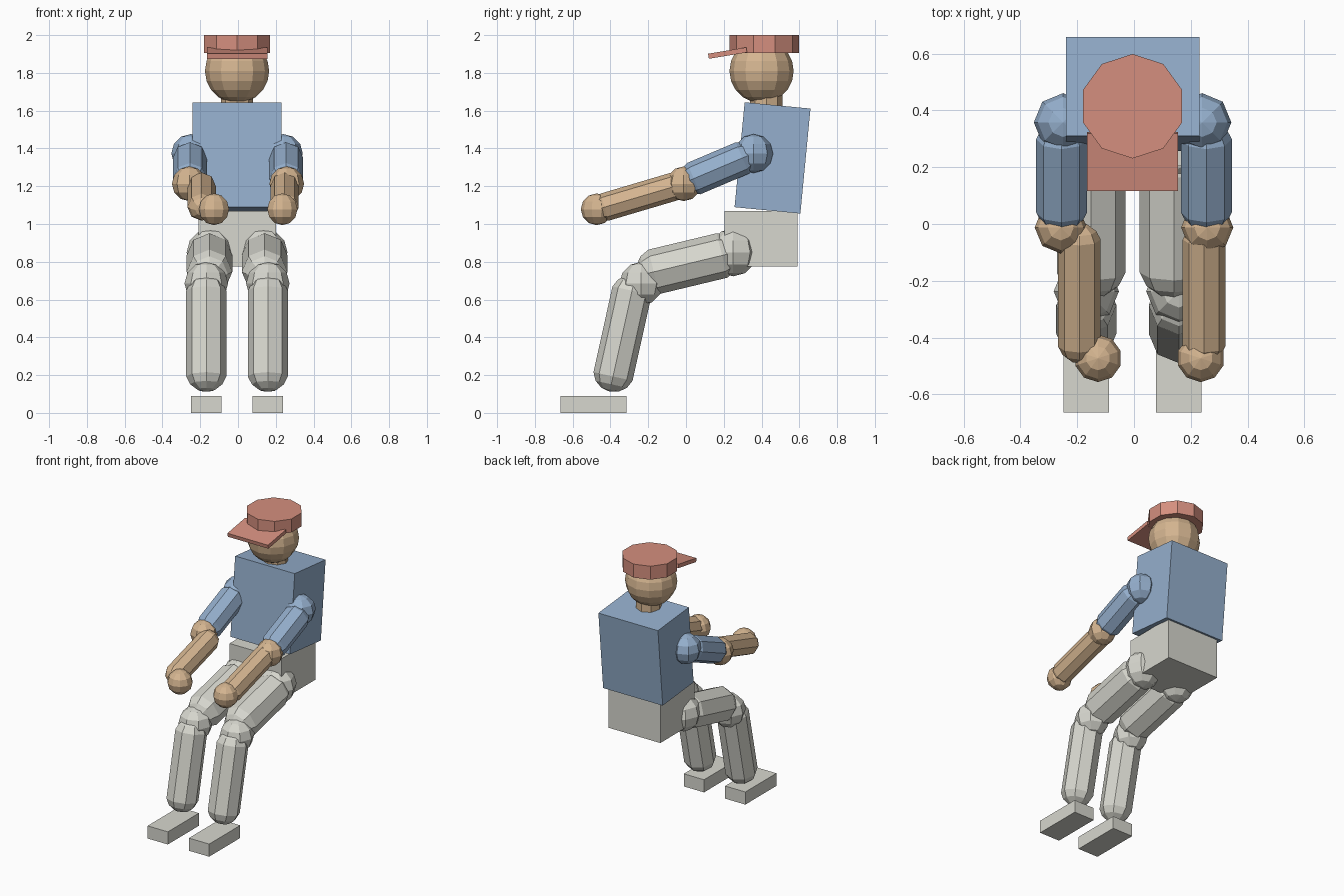
import bpy, bmesh
from math import radians, cos, pi
from mathutils import Matrix, Vector

if "Cube" in bpy.data.objects:
    bpy.data.objects.remove(bpy.data.objects["Cube"])


def material(name, rgb):
    m = bpy.data.materials.new(name)
    m.diffuse_color = (*rgb, 1)
    m.use_nodes = True
    m.node_tree.nodes["Principled BSDF"].inputs["Base Color"].default_value = m.diffuse_color
    return m


SKIN = material("tan skin", (0.66, 0.46, 0.28))
BLUE = material("soft blue shirt", (0.30, 0.43, 0.61))
GREY = material("pale grey trousers", (0.68, 0.68, 0.62))
RED = material("dull red cap", (0.66, 0.275, 0.21))
CX = -0.005  # body centre line


def finish(bm, name, loc, mat, tilt=0):
    """Flat-shaded object, tilted about the x axis."""
    me = bpy.data.meshes.new(name)
    bmesh.ops.recalc_face_normals(bm, faces=bm.faces)
    bm.to_mesh(me)
    bm.free()
    me.materials.append(mat)
    ob = bpy.data.objects.new(name, me)
    ob.location = loc
    ob.rotation_euler = (radians(tilt), 0, 0)
    bpy.context.collection.objects.link(ob)
    return ob


def box(name, loc, size, mat, tilt=0):
    bm = bmesh.new()
    bmesh.ops.create_cube(bm, size=1)
    bmesh.ops.scale(bm, vec=Vector(size), verts=bm.verts)
    finish(bm, name, loc, mat, tilt)


def ball(name, loc, r, mat, segs=10, rings=6, tilt=0):
    bm = bmesh.new()
    bmesh.ops.create_uvsphere(bm, u_segments=segs, v_segments=rings, radius=r)
    finish(bm, name, loc, mat, tilt)


def drum(name, loc, r, h, sides, mat):
    bm = bmesh.new()
    bmesh.ops.create_cone(bm, cap_ends=True, segments=sides, radius1=r, radius2=r, depth=h)
    finish(bm, name, loc, mat)


def capsule(name, loc, r, length, mat, tilt):
    """Eight-sided tube with rounded ends, long axis z before tilting."""
    bm = bmesh.new()
    bmesh.ops.create_uvsphere(bm, u_segments=8, v_segments=7, radius=r)
    k = 1 / cos(pi / 14)  # widest rings reach the full radius
    for v in bm.verts:
        v.co.x *= k
        v.co.y *= k
        v.co.z += (length / 2 - r) * (1 if v.co.z > 0 else -1)
    finish(bm, name, loc, mat, tilt)


# Trunk
box("pelvis", (CX, 0.397, 0.922), (0.41, 0.385, 0.295), GREY)
box("torso", (CX, 0.458, 1.35), (0.47, 0.35, 0.558), BLUE, -5.5)
drum("neck", (CX, 0.425, 1.66), 0.085, 0.17, 8, SKIN)
ball("head", (CX, 0.40, 1.81), 0.17, SKIN, 12, 10)

# Cap
drum("cap_crown", (CX, 0.415, 1.952), 0.184, 0.096, 10, RED)
box("cap_brim", (CX, 0.22, 1.905), (0.32, 0.205, 0.027), RED, 9.5)

# Arms and legs, one pass per side
for s, side in ((-1, "right"), (1, "left")):
    hand_x = -0.127 if s < 0 else 0.235
    elbow_x = 0.258 * s
    ball(side + "_shoulder", (CX + 0.245 * s, 0.358, 1.373), 0.103, BLUE, 8, 6)
    capsule(side + "_upper_arm", (0.255 * s, 0.17, 1.295), 0.09, 0.42, BLUE, -67)
    ball(side + "_elbow", (elbow_x, -0.012, 1.213), 0.092, SKIN, 8, 6)
    capsule(side + "_forearm", ((elbow_x + hand_x) / 2, -0.243, 1.145), 0.075, 0.51, SKIN, -73.5)
    ball(side + "_hand", (hand_x, -0.473, 1.078), 0.084, SKIN, 10, 6)

    ball(side + "_hip", (CX + 0.14 * s, 0.25, 0.85), 0.127, GREY, 8, 6)
    capsule(side + "_thigh", (CX + 0.146 * s, 0.01, 0.79), 0.121, 0.56, GREY, -76.5)
    ball(side + "_knee", (CX + 0.163 * s, -0.237, 0.685), 0.115, GREY, 8, 6)
    capsule(side + "_shin", (CX + 0.163 * s, -0.336, 0.42), 0.106, 0.63, GREY, -12.5)
    box(side + "_foot", (CX + 0.163 * s, -0.49, 0.045), (0.16, 0.35, 0.09), GREY)
